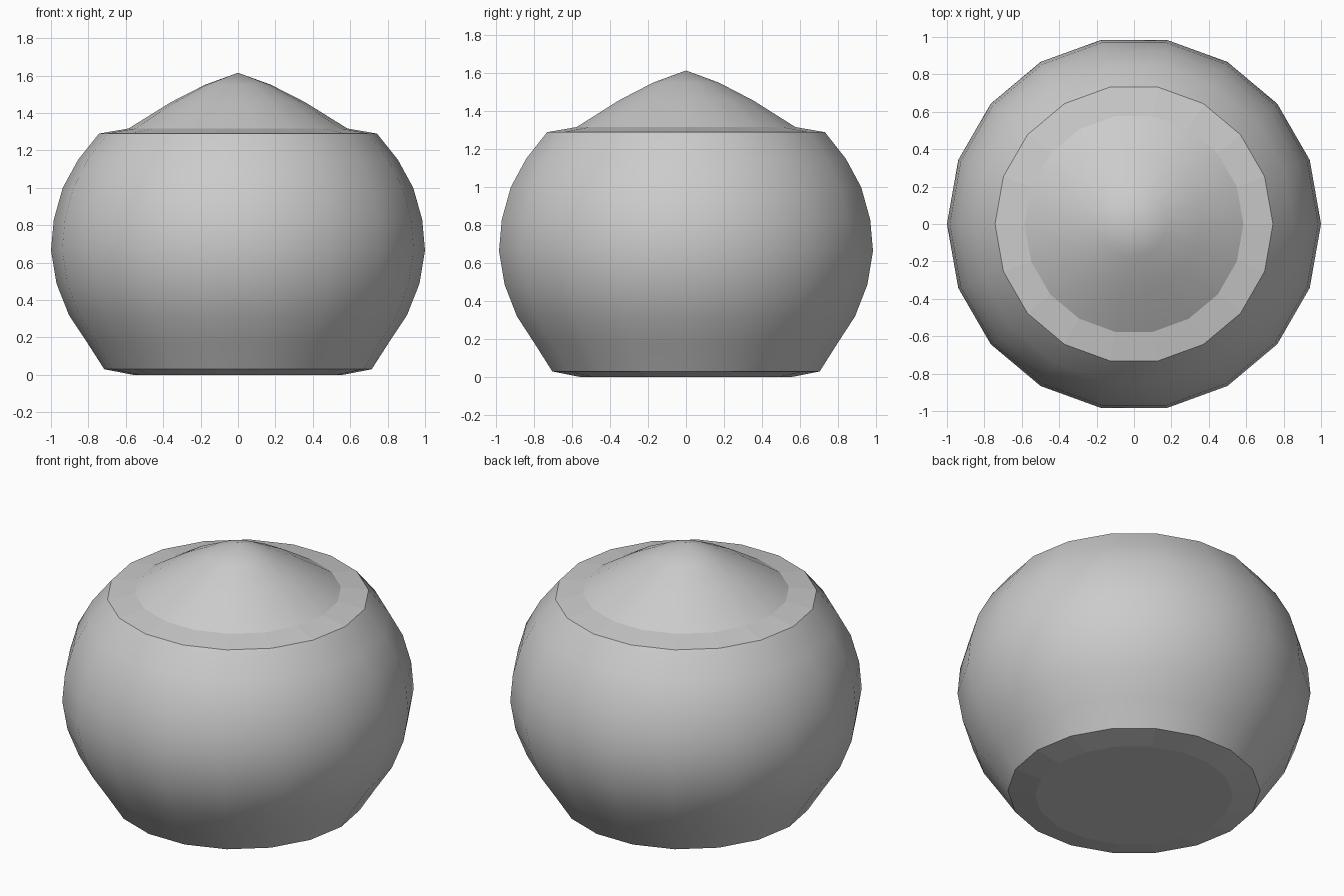
import bpy, bmesh
from math import cos, sin, pi

if "Cube" in bpy.data.objects:
    bpy.data.objects.remove(bpy.data.objects["Cube"])

SIDES = 18


def revolve(name, profile, flat_bands):
    """Spin (radius, z) points about z; flat_bands are profile segments left unsmoothed."""
    bm = bmesh.new()
    rings = []
    for r, z in profile:
        if r == 0:
            rings.append([bm.verts.new((0, 0, z))] * SIDES)
        else:
            rings.append([bm.verts.new((r * cos(2 * pi * i / SIDES),
                                        r * sin(2 * pi * i / SIDES), z))
                          for i in range(SIDES)])
    for k, (a, b) in enumerate(zip(rings, rings[1:])):
        for i in range(SIDES):
            j = (i + 1) % SIDES
            corners = list(dict.fromkeys((a[i], a[j], b[j], b[i])))
            face = bm.faces.new(corners)
            face.smooth = k not in flat_bands
    # keep the border between flat and smooth bands crisp
    for e in bm.edges:
        if len({f.smooth for f in e.link_faces}) == 2:
            e.smooth = False
    mesh = bpy.data.meshes.new(name)
    bm.to_mesh(mesh)
    bm.free()
    obj = bpy.data.objects.new(name, mesh)
    bpy.context.collection.objects.link(obj)
    return obj


# round body with a slightly bevelled flat base
revolve("pot_body", [(0, 0), (0.56, 0), (0.715, 0.03), (0.808, 0.175),
                     (0.904, 0.32), (0.97, 0.487), (1.0, 0.665),
                     (0.985, 0.83), (0.937, 1.0), (0.855, 1.15),
                     (0.743, 1.29)], {0, 1})

# shallow shoulder ring rising into a pointed dome
revolve("pointed_lid", [(0.743, 1.29), (0.585, 1.317), (0.36, 1.457),
                        (0.176, 1.551), (0, 1.615)], {0})
